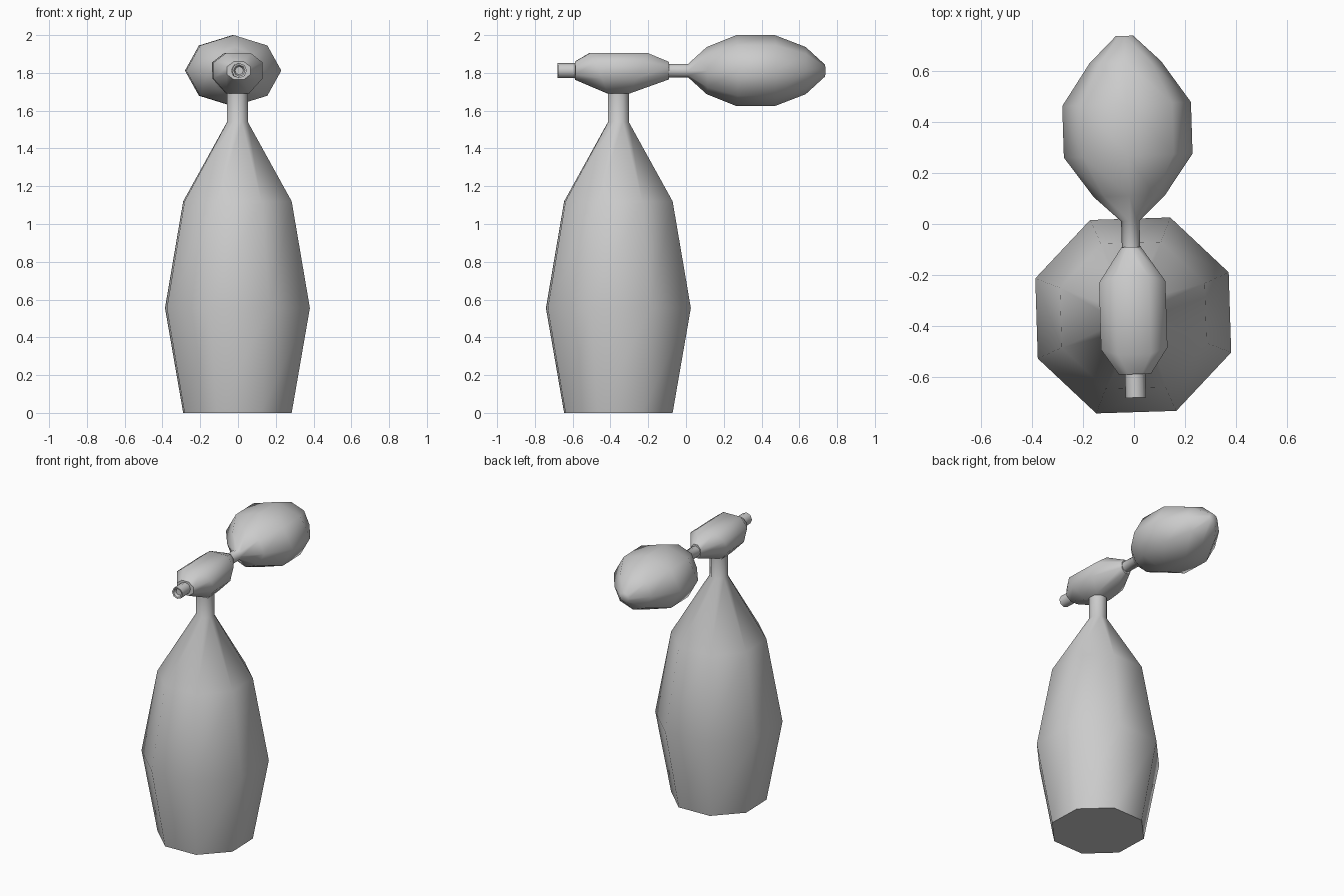
import bpy, bmesh, math

if "Cube" in bpy.data.objects:
    bpy.data.objects.remove(bpy.data.objects["Cube"])

TURN = math.radians(1.8)          # whole model is turned slightly about the bottle axis
ORIGIN = (-0.003, -0.358, 0)
AXIS_Z = 1.812                    # height of the spray axis


def loft(name, rings):
    """Skin a list of equal-length vertex rings and cap both ends."""
    bm = bmesh.new()
    vs = [[bm.verts.new(p) for p in ring] for ring in rings]
    n = len(rings[0])
    for a, b in zip(vs, vs[1:]):
        for i in range(n):
            j = (i + 1) % n
            bm.faces.new((a[i], a[j], b[j], b[i]))
    bm.faces.new(vs[0])
    bm.faces.new(vs[-1])
    bmesh.ops.recalc_face_normals(bm, faces=bm.faces)
    mesh = bpy.data.meshes.new(name)
    bm.to_mesh(mesh)
    bm.free()
    ob = bpy.data.objects.new(name, mesh)
    bpy.context.collection.objects.link(ob)
    ob.location = ORIGIN
    ob.rotation_euler.z = TURN
    bpy.ops.object.select_all(action='DESELECT')
    ob.select_set(True)
    bpy.context.view_layer.objects.active = ob
    bpy.ops.object.shade_smooth_by_angle(angle=math.radians(55))
    return ob


def octagon(phase):
    return [(math.cos(a), math.sin(a)) for a in
            (math.radians(phase + 45 * k) for k in range(8))]


def ring_up(z, r):
    return [(r * c, r * s, z) for c, s in octagon(22.5)]


def ring_along(y, rx, rz, phase=0):
    """Octagon facing along y (y given in world numbers)."""
    return [(rx * c, y - ORIGIN[1], AXIS_Z + rz * s) for c, s in octagon(phase)]


# bottle with tapered shoulder and neck
loft("bottle", [ring_up(z, r) for z, r in
                [(0, 0.307), (0.555, 0.41), (1.12, 0.307), (1.54, 0.059), (1.70, 0.059)]])

# spray head: the two wide rings lean apart towards the top
SECTION = [(0.13, 1.855), (0.065, 1.905), (-0.065, 1.905), (-0.13, 1.855),
           (-0.13, 1.77), (-0.059, 1.69), (0.059, 1.69), (0.13, 1.77)]


def leaning_ring(y_low, y_high):
    return [(x, y_low + (y_high - y_low) * (z - 1.69) / 0.215 - ORIGIN[1], z)
            for x, z in SECTION]


loft("spray_head", [ring_along(-0.588, 0.068, 0.052, 22.5),
                    leaning_ring(-0.413, -0.51),
                    leaning_ring(-0.303, -0.204),
                    ring_along(-0.09, 0.041, 0.05, 22.5)])

# nozzle with a small recess in its mouth
loft("nozzle", [ring_along(y, r, r) for y, r in
                [(-0.57, 0.04), (-0.68, 0.04), (-0.678, 0.03), (-0.66, 0.022)]])

# squeeze bulb with its connecting tube
loft("squeeze_bulb", [ring_along(y, rx, rz) for y, rx, rz in
                      [(-0.10, 0.036, 0.036), (0.012, 0.036, 0.036),
                       (0.11, 0.14, 0.125), (0.268, 0.252, 0.188),
                       (0.47, 0.252, 0.188), (0.634, 0.14, 0.125),
                       (0.737, 0.034, 0.031)]])
